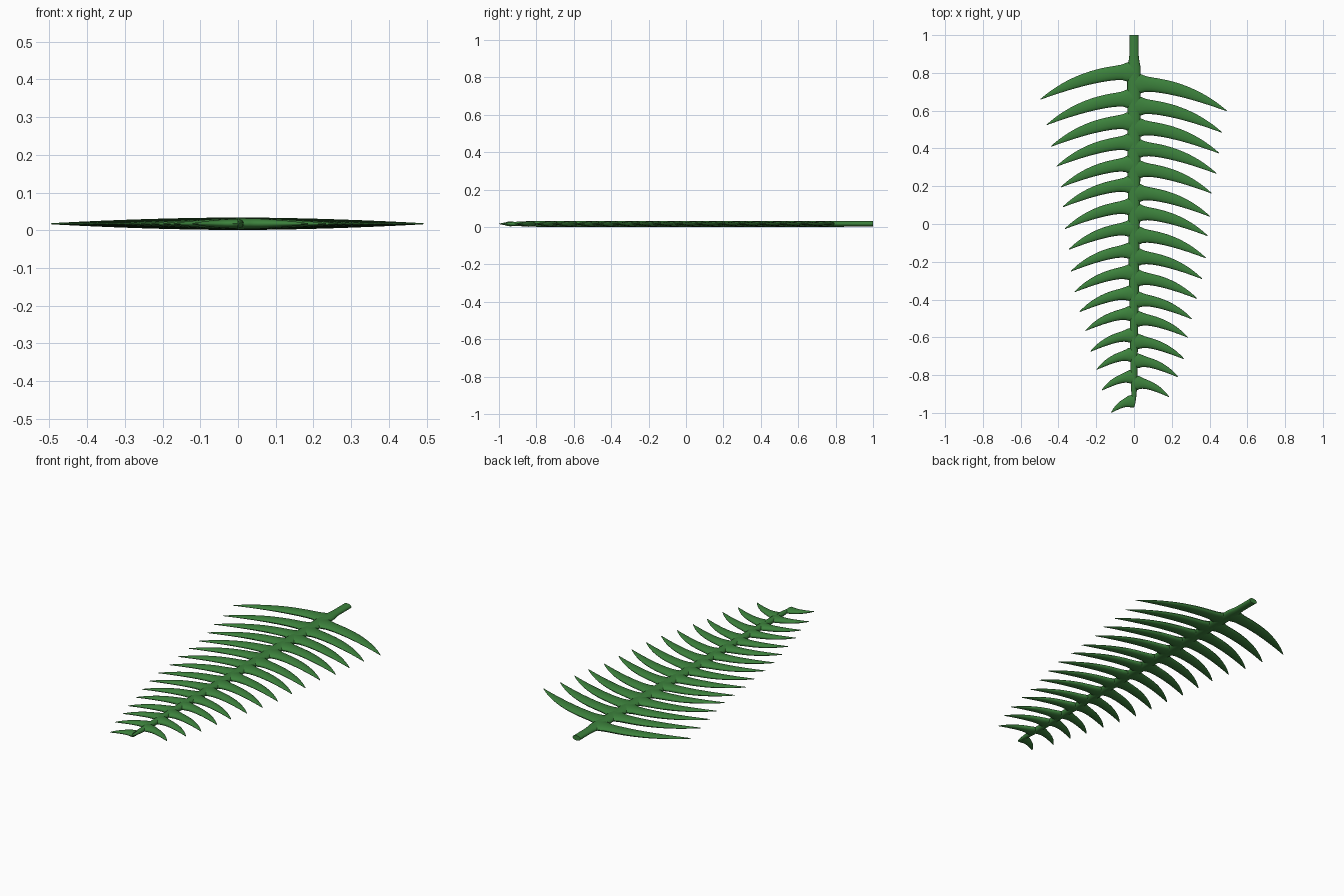
import bpy, bmesh, math
from mathutils import Vector

if "Cube" in bpy.data.objects:
    bpy.data.objects.remove(bpy.data.objects["Cube"])

ZC, HALF = 0.0172, 0.0165      # mid height and half thickness of the frond
SIDES = 16

green = bpy.data.materials.new("leaf_green")
green.diffuse_color = (0.045, 0.22, 0.045, 1)
green.use_nodes = True
green.node_tree.nodes["Principled BSDF"].inputs["Base Color"].default_value = green.diffuse_color


def loft(name, sections):
    """Skin elliptical rings; each section is (x, y, normal, half_width, half_height)."""
    bm = bmesh.new()
    rings = []
    for x, y, n, w, h in sections:
        ring = []
        for i in range(SIDES):
            a = 2 * math.pi * i / SIDES
            ring.append(bm.verts.new((x + n.x * w * math.cos(a),
                                      y + n.y * w * math.cos(a),
                                      ZC + h * math.sin(a))))
        rings.append(ring)
    for r0, r1 in zip(rings, rings[1:]):
        for i in range(SIDES):
            j = (i + 1) % SIDES
            bm.faces.new((r0[i], r0[j], r1[j], r1[i]))
    bm.faces.new(rings[0])
    bm.faces.new(rings[-1])
    bmesh.ops.recalc_face_normals(bm, faces=bm.faces)
    mesh = bpy.data.meshes.new(name)
    bm.to_mesh(mesh)
    bm.free()
    mesh.materials.append(green)
    ob = bpy.data.objects.new(name, mesh)
    bpy.context.collection.objects.link(ob)
    bpy.context.view_layer.objects.active = ob
    ob.select_set(True)
    return ob


def leaflet(name, tip_x, tip_y):
    """Drooping leaflet, flared where it joins the stem and pointed at the tip."""
    length = abs(tip_x)
    big = min(1, max(0, (length - 0.12) / 0.37))     # 0 = smallest, 1 = largest
    drop = 0.06 + 0.085 * big
    body = 0.019 + 0.017 * big
    flare = 0.014 + 0.006 * big
    root_h = HALF * (0.8 + 0.2 * min(1, big * 4))
    sections = []
    steps = 22
    for k in range(steps + 1):
        s = math.sin(0.5 * math.pi * k / steps) if k > steps / 2 else \
            math.sin(math.pi / 4) * k / (steps / 2)
        x = tip_x * s
        y = tip_y + drop * (1 - s ** 2)
        n = Vector((2 * drop * s, tip_x)).normalized()
        d = max(0, length * s - 0.025)
        w = body * (1 - s ** 3) + flare * math.exp(-d / 0.025) * (1 - s) + 0.0015
        h = (root_h - 0.0015) * (1 - s ** 1.8) + 0.0015
        if k == steps:
            w = h = 0.0006
        sections.append((x, y, n, w, h))
    loft(name, sections)


# central stem: (y, half width, half height)
stem = [(1.0, 0.025, 0.0145), (0.95, 0.025, 0.0145), (0.89, 0.025, 0.0145),
        (0.86, 0.029, 0.015), (0.83, 0.035, 0.0158), (0.75, 0.036, HALF),
        (0.3, 0.034, HALF), (-0.2, 0.028, HALF), (-0.6, 0.021, HALF),
        (-0.8, 0.018, 0.0155), (-0.9, 0.014, 0.012), (-0.95, 0.007, 0.007),
        (-0.97, 0.002, 0.002)]
loft("stem", [(0, y, Vector((1, 0)), w, h) for y, w, h in stem])

# leaflet tips, stem end to frond tip; sides are staggered
left = [(.495, .66), (.462, .525), (.44, .41), (.41, .305), (.387, .195), (.377, .09),
        (.365, -.025), (.345, -.135), (.333, -.25), (.315, -.36), (.288, -.465),
        (.257, -.565), (.23, -.675), (.197, -.77), (.17, -.88), (.12, -.998)]
right = [(.492, .598), (.465, .485), (.45, .375), (.437, .267), (.41, .163), (.402, .04),
         (.39, -.063), (.38, -.18), (.36, -.29), (.333, -.395), (.307, -.503),
         (.285, -.6), (.265, -.715), (.233, -.81), (.185, -.915)]
for side, sign, tips in (("left", -1, left), ("right", 1, right)):
    for i, (x, y) in enumerate(tips):
        leaflet(f"{side}_leaflet_{i + 1}", sign * x, y)

bpy.ops.object.shade_smooth_by_angle(angle=math.radians(50))
